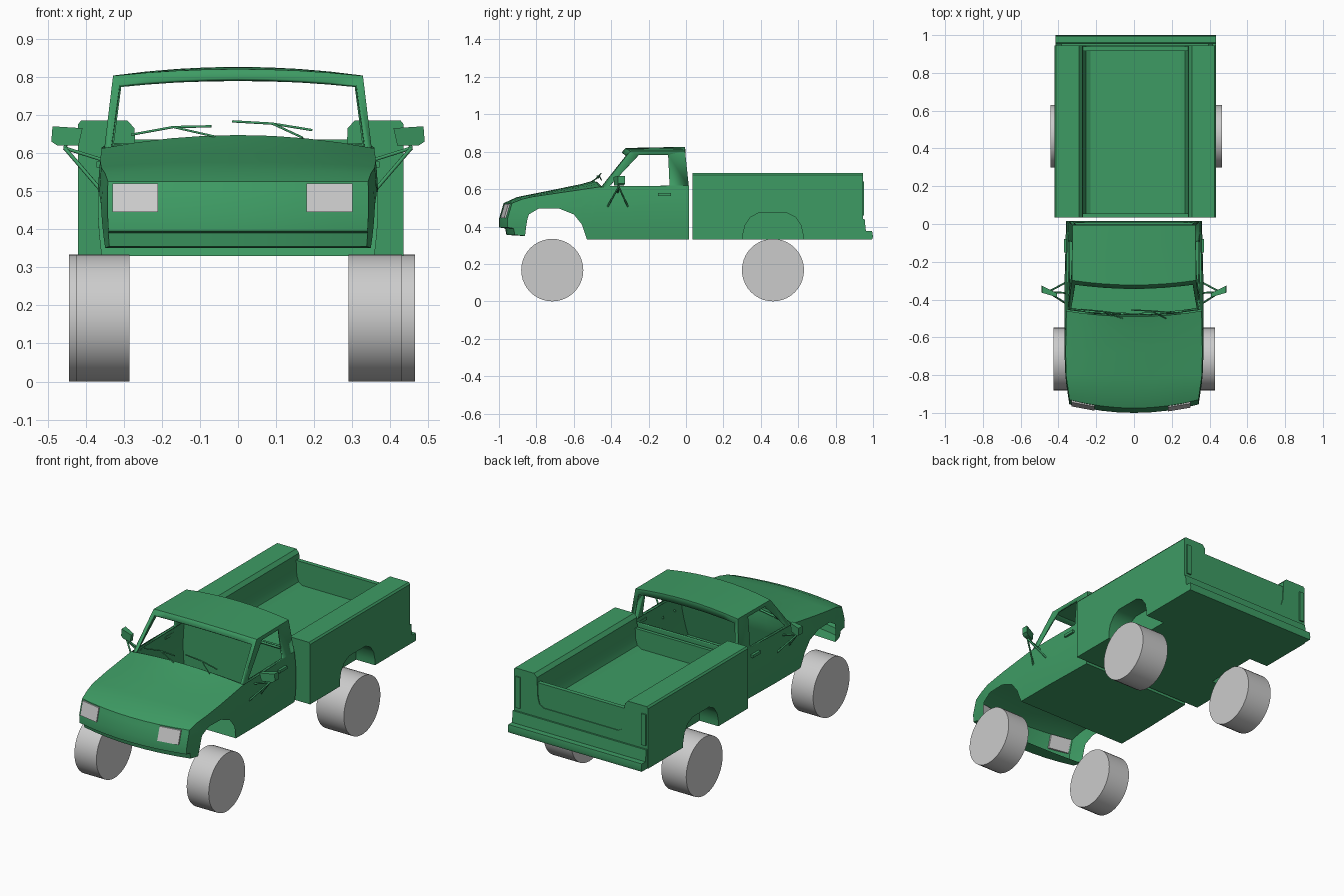
import bpy, bmesh, math
from mathutils import Vector

if "Cube" in bpy.data.objects:
    bpy.data.objects.remove(bpy.data.objects["Cube"])

green = bpy.data.materials.new("green_paint")
green.diffuse_color = (0.048, 0.33, 0.127, 1)
green.use_nodes = True
green.node_tree.nodes["Principled BSDF"].inputs["Base Color"].default_value = green.diffuse_color


def shade(ob, angle):
    bpy.ops.object.select_all(action='DESELECT')
    ob.select_set(True)
    bpy.context.view_layer.objects.active = ob
    bpy.ops.object.shade_smooth_by_angle(angle=math.radians(angle))


def finish(bm, name, mat=green, smooth=30):
    bmesh.ops.remove_doubles(bm, verts=bm.verts, dist=1e-5)
    bmesh.ops.recalc_face_normals(bm, faces=bm.faces)
    me = bpy.data.meshes.new(name)
    bm.to_mesh(me)
    bm.free()
    ob = bpy.data.objects.new(name, me)
    bpy.context.collection.objects.link(ob)
    if mat:
        me.materials.append(mat)
    shade(ob, smooth)
    return ob


def prism(name, pts, a, b, axis='x', mat=green):
    """Extrude a (y,z) outline along x, or an (x,z) outline along y."""
    bm = bmesh.new()
    place = (lambda p, t: (t, p[0], p[1])) if axis == 'x' else (lambda p, t: (p[0], t, p[1]))
    A = [bm.verts.new(place(p, a)) for p in pts]
    B = [bm.verts.new(place(p, b)) for p in pts]
    bm.faces.new(A)
    bm.faces.new(B)
    for i in range(len(pts)):
        j = (i + 1) % len(pts)
        bm.faces.new((A[i], A[j], B[j], B[i]))
    return finish(bm, name, mat)


def box(name, x0, x1, y0, y1, z0, z1, mat=green):
    return prism(name, [(y0, z0), (y1, z0), (y1, z1), (y0, z1)], x0, x1, 'x', mat)


def rod(name, pts, r):
    cu = bpy.data.curves.new(name, 'CURVE')
    cu.dimensions = '3D'
    cu.bevel_depth = r
    cu.bevel_resolution = 1
    cu.use_fill_caps = True
    s = cu.splines.new('POLY')
    s.points.add(len(pts) - 1)
    for p, c in zip(s.points, pts):
        p.co = (*c, 1)
    cu.materials.append(green)
    bpy.context.collection.objects.link(bpy.data.objects.new(name, cu))


def slice_mesh(bm, axis, values):
    for t in values:
        no, co = Vector((0, 0, 0)), Vector((0, 0, 0))
        no[axis], co[axis] = 1, t
        bmesh.ops.bisect_plane(bm, geom=bm.verts[:] + bm.edges[:] + bm.faces[:],
                               plane_co=co, plane_no=no, dist=1e-5)


def clamp(t):
    return max(0.0, min(1.0, t))


def bow(x, y):
    return 0.045 * (x / 0.36) ** 2 * clamp((-0.85 - y) / 0.08)


# Lower cab shell: side outline with wheel arch, open over the cabin and arches
outline = [(-1.0, .395), (-1.0, .44), (-.975, .525), (-.905, .547), (-.46, .612), (.015, .62),
           (.015, .33), (-.53, .33), (-.556, .41), (-.6, .465), (-.68, .497), (-.786, .497),
           (-.84, .465), (-.857, .41), (-.875, .35), (-.96, .355), (-.967, .39)]
bm = bmesh.new()
L = [bm.verts.new((-.36, y, z)) for y, z in outline]
R = [bm.verts.new((.36, y, z)) for y, z in outline]
sides = [bm.faces.new(L), bm.faces.new(R)]
for f in sides:
    f.normal_update()
bmesh.ops.triangulate(bm, faces=sides)
n = len(outline)
for i in range(n):
    j = (i + 1) % n
    if i != 4 and not 7 <= i <= 13:
        bm.faces.new((L[i], L[j], R[j], R[i]))
bm.faces.new((L[4], R[4], R[7], L[7]))          # bulkhead under the windscreen
slice_mesh(bm, 0, [-.27, -.18, -.09, 0, .09, .18, .27])
slice_mesh(bm, 1, [-.8, -.68, -.56, -.3])
slice_mesh(bm, 2, [.38, .44, .5, .56])
for v in bm.verts:
    x, y, z = v.co
    top = .545 + (y + .905) * .146
    if -.91 < y < -.45 and z > top - .003:
        v.co.z += (.01 + .025 * clamp((y + .905) / .445)) * (1 - (x / .36) ** 2)
    v.co.y += bow(x, y)
    if -.47 < y < -.45 and z > .6:
        v.co.y -= .03 * (1 - (x / .36) ** 2)
    w = .368 - .025 * clamp((-.72 - y) / .25) ** 1.5 - .5 * (z - .47) ** 2 - .008 * clamp((y + .3) / .3)
    v.co.x *= w / .36
finish(bm, "cab_body", green, 25)

# Cab upper frame: four open windows and a crowned roof
bm = bmesh.new()


def window(q, holes):
    q = [Vector(p) for p in q]
    inner = [q[0].lerp(q[1], u).lerp(q[3].lerp(q[2], u), v) for u, v in holes]
    o = [bm.verts.new(p) for p in q]
    i = [bm.verts.new(p) for p in inner]
    for k in range(4):
        m = (k + 1) % 4
        bm.faces.new((o[k], o[m], i[m], i[k]))


def ends(x, y, z):
    return (-x, y, z), (x, y, z)


fl, fr = ends(.352, -.455, .605)
bl, br = ends(.348, .015, .615)
tfl, tfr = ends(.328, -.295, .80)
tbl, tbr = ends(.326, -.005, .80)
window((fl, fr, tfr, tfl), [(.025, .03), (.975, .03), (.97, .87), (.03, .87)])
window((bl, br, tbr, tbl), [(.03, .05), (.97, .05), (.965, .85), (.035, .85)])
for q in ((fl, bl, tbl, tfl), (fr, br, tbr, tfr)):
    window(q, [(.08, .05), (.78, .03), (.70, .9), (.19, .9)])
bm.faces.new([bm.verts.new(p) for p in (tfl, tfr, tbr, tbl)])
bmesh.ops.remove_doubles(bm, verts=bm.verts, dist=1e-5)
slice_mesh(bm, 0, [-.24, -.16, -.08, 0, .08, .16, .24])
slice_mesh(bm, 1, [-.2, -.1])
for v in bm.verts:
    x, y, z = v.co
    c = 1 - (x / .35) ** 2
    up = clamp((z - .6) / .2)
    v.co.z += .02 * c * up + .006 * clamp((y + .3) / .28) * (z > .79) * c + .03 * c * (1 - up) * (y < -.3)
    if y < -.28:
        v.co.y -= .028 * c
roof = finish(bm, "cab_window_frame", green, 25)
sol = roof.modifiers.new("thickness", 'SOLIDIFY')
sol.thickness = .01
sol.offset = -1

# Headlights follow the bowed nose
for name, x0, x1 in (("headlight_left", -.33, -.21), ("headlight_right", .18, .30)):
    bm = bmesh.new()
    for z in (.445, .52):
        y = -1.0 + (z - .44) * .294
        for d in (-.005, .012):
            for x in (x0, x1):
                bm.verts.new((x, y + bow(x, y) + d, z))
    bmesh.ops.convex_hull(bm, input=bm.verts[:])
    finish(bm, name, None)

# Load bed: U-shaped section with wide rails
bed = prism("load_bed", [(-.42, .33), (-.42, .675), (-.412, .685), (-.29, .685), (-.272, .665), (-.266, .55),
                         (-.255, .515), (-.23, .50), (.246, .50), (.271, .515), (.282, .55), (.288, .665),
                         (.306, .685), (.427, .685), (.435, .675), (.435, .33)], .035, .945, 'y')
arch = [(.305, .3), (.305, .36), (.317, .41), (.345, .45), (.39, .473), (.54, .473),
        (.585, .45), (.613, .41), (.625, .36), (.625, .3)]
for a, b in ((-.5, -.3), (.315, .5)):
    cut = prism("arch_cutter", arch, a, b)
    cut.hide_render = True
    mod = bed.modifiers.new("arch", 'BOOLEAN')
    mod.object = cut
    mod.solver = 'EXACT'
    bpy.context.view_layer.objects.active = bed
    bpy.ops.object.modifier_apply(modifier=mod.name)
    bpy.data.objects.remove(cut)
shade(bed, 30)
box("bed_front_wall", -.272, .288, .035, .055, .495, .61)
box("tailgate", -.272, .288, .915, .94, .495, .635)

# Rear bumper, lamp strips
prism("rear_bumper", [(.94, .33), (.995, .33), (1.0, .345), (.995, .375), (.962, .375), (.955, .44), (.94, .44)],
      -.415, .435)
for x in (-.395, .405):
    box("rear_lamp", x - .014, x + .014, .94, .953, .46, .64)

# Wheels
for name, y, spans in (("front_wheel", -.715, ((-.425, -.285), (.29, .43))),
                       ("rear_wheel", .465, ((-.443, -.285), (.29, .465)))):
    for a, b in spans:
        ring = [(y + .166 * math.cos(k * math.tau / 40), .167 + .167 * math.sin(k * math.tau / 40))
                for k in range(40)]
        prism(name, ring, a, b, 'x', None)

# Door mirrors with braces, door handles
for s in (-1, 1):
    m = prism("mirror", [(s * .408, .665), (s * .487, .67), (s * .49, .63), (s * .475, .62), (s * .418, .62)],
              -.375, -.345, 'y')
    for v in m.data.vertices:
        v.co.y -= (.45 - abs(v.co.x)) * (.5 if v.co.y > -.36 else .3)
    hub = (s * .455, -.36, .613)
    rod("mirror_stem", [(s * .445, -.36, .635), hub], .005)
    for foot in ((s * .362, -.42, .505), (s * .362, -.31, .505), (s * .36, -.365, .583)):
        rod("mirror_brace", [hub, foot], .005)
    box("door_handle", s * .355, s * .371, -.15, -.08, .562, .578)

# Wipers
for blade, arm in ((((-.28, -.452, .648), (-.17, -.462, .668), (-.07, -.475, .67)), (-.06, -.5, .643)),
                   (((-.015, -.455, .683), (.09, -.46, .677), (.195, -.468, .66)), (.17, -.5, .64))):
    rod("wiper_blade", blade, .0035)
    rod("wiper_arm", [blade[1], arm], .003)
